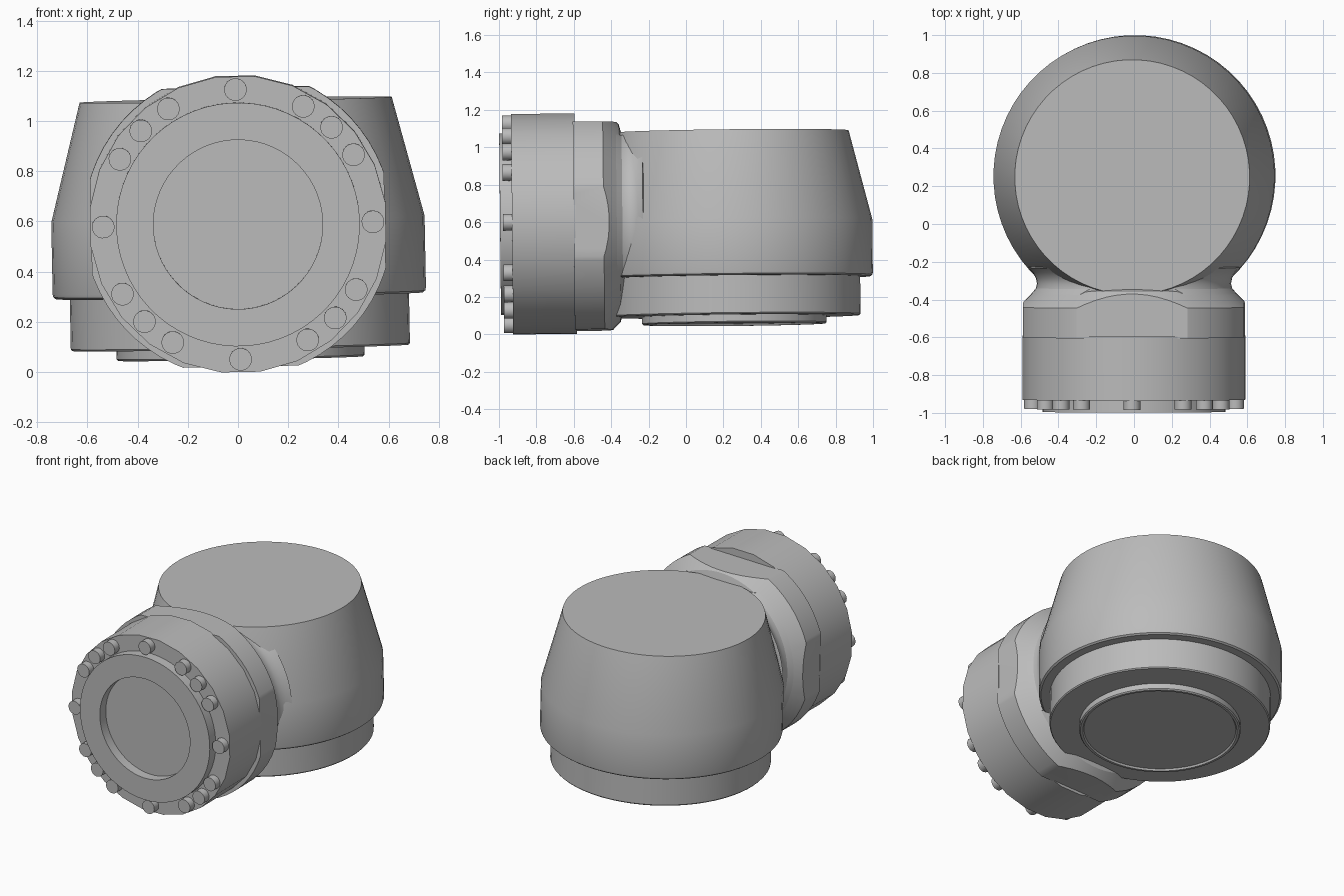
import bpy, bmesh, math
from mathutils import Matrix, Vector

if "Cube" in bpy.data.objects:
    bpy.data.objects.remove(bpy.data.objects["Cube"])

GREY = (0.5, 0.5, 0.5, 1)
metal = bpy.data.materials.new("plain grey")
metal.use_nodes = True
metal.diffuse_color = GREY
metal.node_tree.nodes["Principled BSDF"].inputs["Base Color"].default_value = GREY

# The whole joint leans very slightly about the middle of its flange
PIVOT = Vector((0, -0.6, 0.592))
LEAN = (Matrix.Translation(PIVOT)
        @ Matrix.Rotation(math.radians(-1.1), 4, 'Y')
        @ Matrix.Rotation(math.radians(0.6), 4, 'X')
        @ Matrix.Translation(-PIVOT))
UPRIGHT = Matrix.Translation((0, 0.253, 0))
FORWARD = Matrix.Translation((0, 0, PIVOT.z)) @ Matrix.Rotation(-math.pi / 2, 4, 'X')


def turned(name, profile, place, sides=64, cuts=()):
    """Revolve (radius, height) points, then slice by (point, outward normal) planes."""
    bm = bmesh.new()
    verts = [bm.verts.new((r, 0, h)) for r, h in profile]
    edges = [bm.edges.new(pair) for pair in zip(verts, verts[1:])]
    bmesh.ops.rotate(bm, verts=verts, matrix=Matrix.Rotation(math.pi / sides, 3, 'Z'))
    bmesh.ops.spin(bm, geom=verts + edges, axis=(0, 0, 1), cent=(0, 0, 0),
                   angle=2 * math.pi, steps=sides)
    bmesh.ops.remove_doubles(bm, verts=bm.verts, dist=1e-5)
    bmesh.ops.transform(bm, matrix=place, verts=bm.verts)
    for point, normal in cuts:
        bmesh.ops.bisect_plane(bm, geom=bm.verts[:] + bm.edges[:] + bm.faces[:],
                               plane_co=point, plane_no=normal, clear_outer=True)
        rim = [e for e in bm.edges if e.is_boundary]
        bmesh.ops.holes_fill(bm, edges=rim, sides=0)
    bmesh.ops.transform(bm, matrix=LEAN, verts=bm.verts)
    bmesh.ops.recalc_face_normals(bm, faces=bm.faces)
    mesh = bpy.data.meshes.new(name)
    bm.to_mesh(mesh)
    bm.free()
    mesh.materials.append(metal)
    obj = bpy.data.objects.new(name, mesh)
    bpy.context.collection.objects.link(obj)
    bpy.ops.object.select_all(action='DESELECT')
    obj.select_set(True)
    bpy.context.view_layer.objects.active = obj
    bpy.ops.object.shade_smooth_by_angle(angle=math.radians(25))
    return obj


# Upright housing: straight skirt, then a taper to a flat top
turned("housing", [(0, 0.295), (0.73, 0.295), (0.741, 0.303), (0.744, 0.315),
                   (0.744, 0.6), (0.622, 1.076), (0, 1.076)], UPRIGHT)
turned("lower_collar", [(0, 0.088), (0.67, 0.088), (0.676, 0.095),
                        (0.676, 0.31), (0, 0.31)], UPRIGHT)
turned("base_disc", [(0, 0.056), (0.465, 0.056), (0.472, 0.045), (0.487, 0.045),
                     (0.494, 0.052), (0.494, 0.1), (0, 0.1)], UPRIGHT)

# Block behind the flange, with four flats and a chamfered back
flats = [(PIVOT + Vector(n) * d, n) for n, d in (
    ((1, 0, 0), 0.585), ((-1, 0, 0), 0.585), ((0, 0, 1), 0.54), ((0, 0, -1), 0.57))]
turned("flange_block", [(0, -0.6), (0.615, -0.6), (0.615, -0.44), (0.53, -0.355),
                        (0.3, -0.29), (0, -0.28)], FORWARD, cuts=flats)

# Waist that flares into the housing wall above the skirt's lower edge
waist_cuts = [((0, 0, 0.3), (0, 0, -1)), ((0, 0, 1.06), (0, 0, 1))]
turned("waist", [(0, -0.4), (0.545, -0.37), (0.52, -0.34), (0.514, -0.315),
                 (0.52, -0.285), (0.538, -0.255), (0.565, -0.23), (0, -0.1)],
       FORWARD, cuts=waist_cuts)

# Front flange and its raised ring with a round recess
turned("flange", [(0, -0.93), (0.593, -0.93), (0.593, -0.59), (0, -0.59)], FORWARD, sides=24)
turned("front_ring", [(0, -0.925), (0.337, -0.925), (0.337, -0.994), (0.485, -0.994),
                      (0.485, -0.92), (0, -0.92)], FORWARD)

# Bolts: four per quadrant
for quarter in range(4):
    for step in (0, 30, 45, 60):
        a = math.radians(90 * quarter + step)
        spot = Matrix.Translation((0.537 * math.cos(a), 0, 0.537 * math.sin(a)))
        turned("flange_bolt", [(0, -0.978), (0.045, -0.978), (0.045, -0.92), (0, -0.92)],
               spot @ FORWARD, sides=20)
